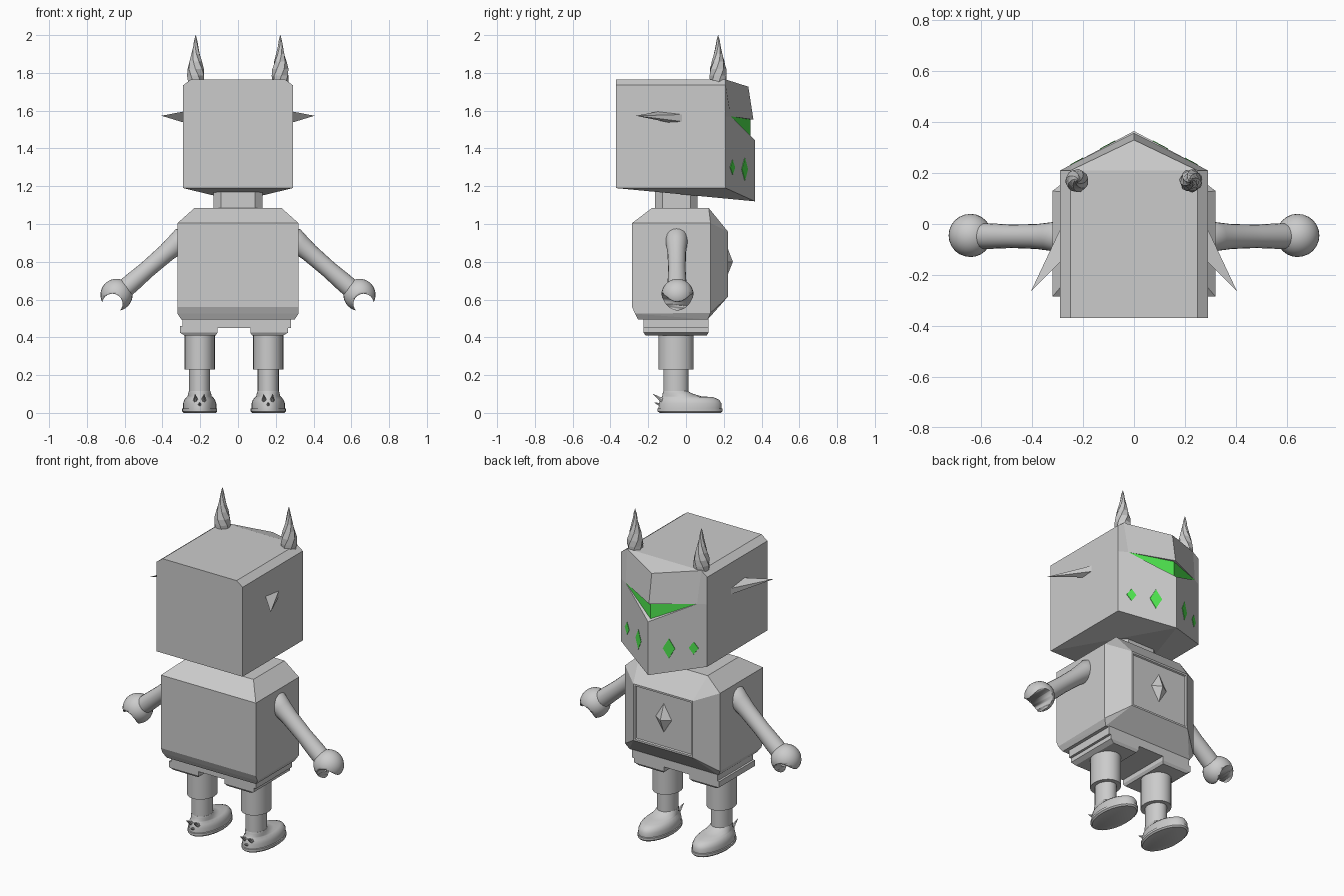
import bpy, bmesh, math
from mathutils import Vector, Matrix

if "Cube" in bpy.data.objects:
    bpy.data.objects.remove(bpy.data.objects["Cube"])


def material(name, col):
    m = bpy.data.materials.new(name)
    m.diffuse_color = (*col, 1)
    m.use_nodes = True
    m.node_tree.nodes["Principled BSDF"].inputs["Base Color"].default_value = m.diffuse_color
    return m


GREY = material("metal grey", (0.6, 0.6, 0.6))
GREEN = material("glow green", (0.08, 0.8, 0.08))


def finish(name, bm, mats=(GREY,), smooth=False):
    bmesh.ops.remove_doubles(bm, verts=bm.verts, dist=1e-5)
    bmesh.ops.recalc_face_normals(bm, faces=bm.faces)
    me = bpy.data.meshes.new(name)
    bm.to_mesh(me)
    bm.free()
    for m in mats:
        me.materials.append(m)
    ob = bpy.data.objects.new(name, me)
    bpy.context.collection.objects.link(ob)
    if smooth:
        bpy.ops.object.select_all(action='DESELECT')
        ob.select_set(True)
        bpy.context.view_layer.objects.active = ob
        bpy.ops.object.shade_smooth_by_angle(angle=math.radians(40))
    return ob


def hull(name, pts):
    bm = bmesh.new()
    for p in pts:
        bm.verts.new(p)
    bmesh.ops.convex_hull(bm, input=bm.verts)
    bmesh.ops.dissolve_limit(bm, angle_limit=0.01, verts=bm.verts, edges=bm.edges)
    return finish(name, bm)


def both(pts):
    return [(s * x, y, z) for x, y, z in pts for s in (1, -1)]


def box(name, x0, x1, y0, y1, z0, z1):
    return hull(name, [(x, y, z) for x in (x0, x1) for y in (y0, y1) for z in (z0, z1)])


def loft(name, rings, n, mtx=Matrix(), smooth=True):
    """rings: (cx, cy, z, rx, ry, twist) stacked along local z"""
    bm = bmesh.new()
    loops = []
    for cx, cy, z, rx, ry, tw in rings:
        angs = [2 * math.pi * i / n + tw for i in range(n)]
        loops.append([bm.verts.new(mtx @ Vector((cx + rx * math.cos(a), cy + ry * math.sin(a), z)))
                      for a in angs])
    for a, b in zip(loops, loops[1:]):
        for i in range(n):
            j = (i + 1) % n
            bm.faces.new((a[i], a[j], b[j], b[i]))
    bm.faces.new(loops[0])
    bm.faces.new(loops[-1])
    return finish(name, bm, smooth=smooth)


def aim(start, end):
    d = Vector(end) - Vector(start)
    return Matrix.Translation(start) @ d.to_track_quat('Z', 'Y').to_matrix().to_4x4()


# Head: half outline with recessed V visor, mirrored
P = dict(
    b0=(0, -.37, 1.19), b1=(.29, -.37, 1.19), b2=(.29, -.37, 1.735), b3=(.25, -.37, 1.765),
    b4=(0, -.37, 1.765), f1=(.29, .21, 1.19), f2=(.29, .21, 1.735), f3=(.25, .21, 1.765),
    f4=(0, .21, 1.765), chin=(0, .365, 1.12), lip=(0, .365, 1.445), tip=(.24, .237, 1.57),
    s=(.29, .21, 1.57), w=(0, .357, 1.552), p=(0, .33, 1.727), g1=(0, .342, 1.455),
    g2=(0, .342, 1.553))
faces = ["b0 b1 b2 b3 b4", "b1 f1 s f2 b2", "b2 f2 f3 b3", "b3 f3 f4 b4", "f3 p f4",
         "b0 b1 chin", "b1 f1 chin", "chin f1 s tip lip", "w tip f3 p", "tip s f2 f3",
         "lip tip g1", "w tip g2", "g1 tip g2"]
bm = bmesh.new()
for sx in (1, -1):
    for f in faces:
        face = bm.faces.new([bm.verts.new((P[k][0] * sx, P[k][1], P[k][2])) for k in f.split()])
        face.material_index = int(f == "g1 tip g2")
finish("head", bm, (GREY, GREEN))

# Cheek diamonds as thin plates on the slanted face
for sx in (1, -1):
    for cx, cz, w, h in ((.103, 1.29, .03, .06), (.2245, 1.30, .024, .038)):
        bm = bmesh.new()
        fr, bk = [], []
        for x, z in ((cx - w, cz), (cx, cz - h), (cx + w, cz), (cx, cz + h)):
            y = .365 - .155 * x / .29
            fr.append(bm.verts.new((sx * x, y + .003, z)))
            bk.append(bm.verts.new((sx * x, y - .003, z)))
        bm.faces.new(fr)
        bm.faces.new(bk)
        for i in range(4):
            j = (i + 1) % 4
            bm.faces.new((fr[i], fr[j], bk[j], bk[i]))
        finish("cheek_diamond", bm, (GREEN,))

# Horns (twisted) and ear spikes
for s in (1, -1):
    prof = [(1.74, .043), (1.785, .046), (1.82, .044), (1.86, .034), (1.90, .023), (1.94, .014),
            (1.97, .009), (2.0, .001)]
    loft("horn", [(s * .224, .17, z, r, r, s * i * .35) for i, (z, r) in enumerate(prof)], 7,
         smooth=False)
    hull("ear_spike", [(s * .28, 0, 1.58), (s * .28, 0, 1.54), (s * .28, -.14, 1.597),
                       (s * .28, -.08, 1.535), (s * .405, -.265, 1.573)])

# Neck: chamfered block
hull("neck", both([(x, y, z) for z in (1.05, 1.2) for x, y in
                   ((.13, -.125), (.13, .025), (.09, -.163), (.09, .062))]))

# Torso with chamfered edges, and an inset chest panel
torso = hull("torso", both([
    (.23, -.18, 1.085), (.23, .12, 1.085), (.32, -.285, 1.005), (.32, .13, 1.005),
    (.32, -.285, .56), (.32, .13, .53), (.32, -.27, .525), (.30, -.255, .495), (.30, .115, .495),
    (.2, .222, .96), (.2, .222, .615)]))
bm = bmesh.new()
bm.from_mesh(torso.data)
front = max(bm.faces, key=lambda f: f.calc_center_median().y)
bmesh.ops.inset_region(bm, faces=[front], thickness=.015)
bmesh.ops.inset_region(bm, faces=[front], thickness=.006, depth=-.008)
bm.to_mesh(torso.data)
bm.free()
hull("chest_gem", [(.06, .21, .8), (-.06, .21, .8), (0, .21, .9), (0, .21, .705), (0, .248, .8)])

# Pelvis
box("pelvis", -.295, .28, -.225, .12, .45, .5)

# Arms with claw hands
for s in (1, -1):
    a, b = (s * .29, -.05, .925), (s * .63, -.047, .63)
    prof = [(-.055, .02), (-.04, .045), (0, .062), (.05, .056), (.12, .049), (.25, .046),
            (.36, .05), (.40, .05)]
    loft("arm", [(0, 0, z, r, r, 0) for z, r in prof], 20, aim(a, b))
    c = Vector((s * .643, -.045, .625))
    bm = bmesh.new()
    bmesh.ops.create_uvsphere(bm, u_segments=24, v_segments=16, radius=.085,
                              matrix=Matrix.Translation(c))
    hand = finish("hand", bm, smooth=True)
    g = c + Vector((s * .022, 0, -.048))
    cut = loft("hand_cutter", [(0, 0, z, .054, .054, 0) for z in (0, .4)], 24,
               aim(g + Vector((0, -.2, 0)), g + Vector((0, .2, 0))))
    cut.hide_render = True
    cut.hide_set(True)
    m = hand.modifiers.new("grip", 'BOOLEAN')
    m.operation, m.object, m.solver = 'DIFFERENCE', cut, 'EXACT'

# Legs and feet
for x in (-.203, .16):
    s = 1 if x > 0 else -1
    inner, outer = x - s * .095, x + s * .088
    outer = x + s * .105
    hull("hip", [(px, y, z) for px in (inner, outer) for y in (-.225, .12) for z in (.425, .46)]
         + [(px, y, .41) for px in (inner + s * .01, outer - s * .025) for y in (-.215, .11)])
    loft("thigh", [(x, -.053, z, .08, .093, 0) for z in (.23, .42)], 24)
    loft("shin", [(x, -.053, z, .056, .067, 0) for z in (.09, .24)], 24)
    # (z, half width, heel y, toe y)
    shoe = [(0, .085, -.14, .185), (.008, .093, -.15, .193), (.022, .093, -.15, .193),
            (.024, .088, -.145, .188), (.05, .088, -.143, .188), (.07, .081, -.138, .175),
            (.083, .07, -.13, .145), (.088, .064, -.126, .08), (.105, .06, -.123, .025),
            (.115, .057, -.12, .013)]
    loft("foot", [(x, (h + t) / 2, z, w, (t - h) / 2, 0) for z, w, h, t in shoe], 28)
    for dx, z, ty, tz in ((0, .05, -.168, .055), (-.02, .075, -.175, .1), (.02, .075, -.175, .1)):
        start = (x + dx, -.115, z - .015)
        end = (x + dx * 1.2, ty, tz)
        ln = (Vector(end) - Vector(start)).length
        loft("heel_spike", [(0, 0, 0, .016, .016, 0), (0, 0, ln, .001, .001, 0)], 6,
             aim(start, end), smooth=False)
